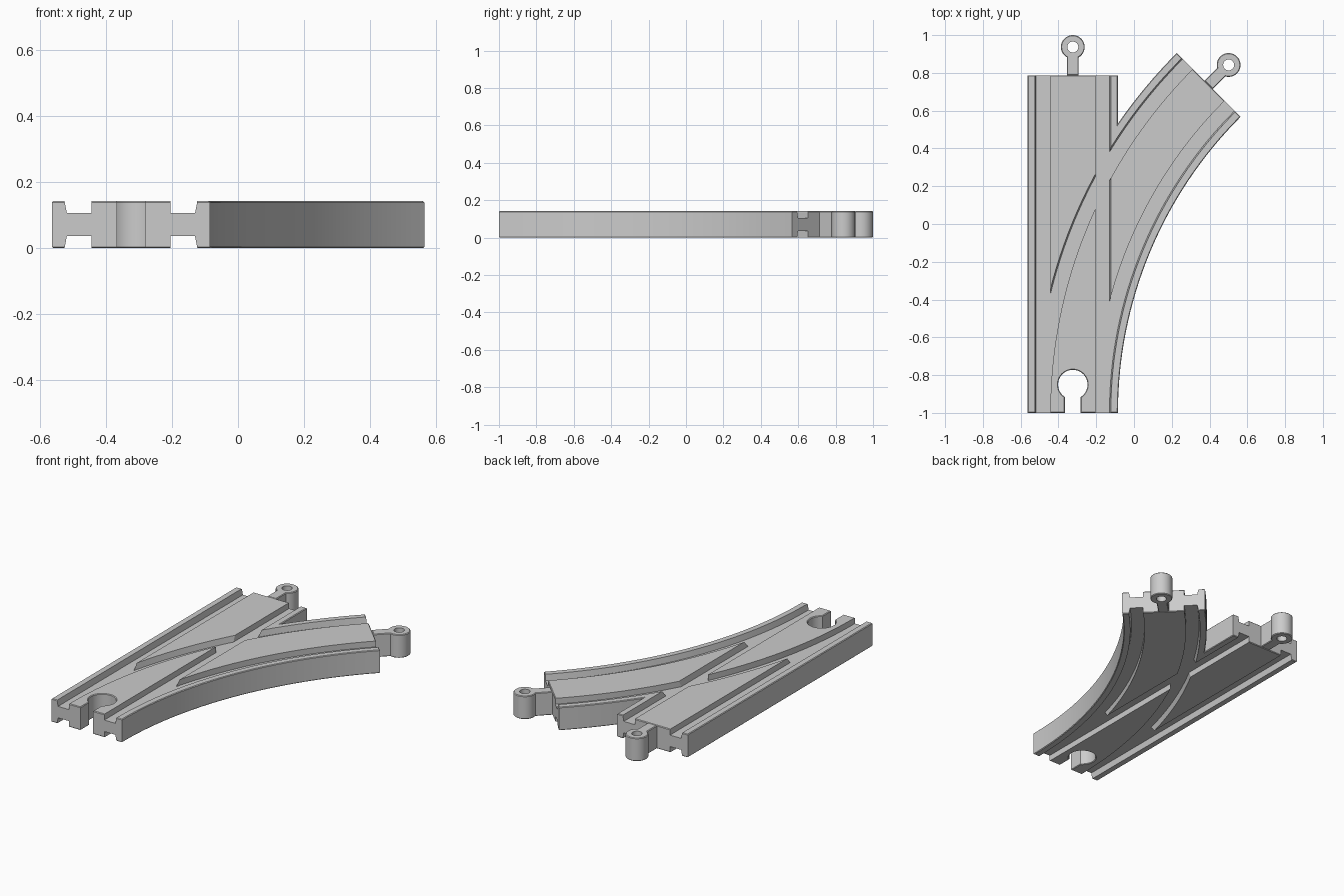
import bpy, bmesh
from math import sin, cos, acos, asin, pi
from mathutils import Vector

if "Cube" in bpy.data.objects:
    bpy.data.objects.remove(bpy.data.objects["Cube"])

H = 0.142                 # track thickness
W = 0.239                 # half width
X0, Y0, Y1 = -0.324, -1.0, 0.787
R, END = 2.455, pi / 4    # branch centre-line radius and sweep
CX = X0 + R


def arc_pt(r, a):
    return Vector((CX - r * cos(a), Y0 + r * sin(a)))


def make(name, bm):
    bmesh.ops.recalc_face_normals(bm, faces=bm.faces)
    me = bpy.data.meshes.new(name)
    bm.to_mesh(me)
    bm.free()
    ob = bpy.data.objects.new(name, me)
    bpy.context.collection.objects.link(ob)
    return ob


def slab(name, pts, z0, z1, bev=0.0):
    """Extrude a flat outline, easing its top and bottom rims."""
    bm = bmesh.new()
    face = bm.faces.new([bm.verts.new((p[0], p[1], z0)) for p in pts])
    ext = bmesh.ops.extrude_face_region(bm, geom=[face])
    bmesh.ops.translate(bm, vec=(0, 0, z1 - z0),
                        verts=[v for v in ext['geom'] if isinstance(v, bmesh.types.BMVert)])
    bmesh.ops.recalc_face_normals(bm, faces=bm.faces)
    if bev:
        rim = [e for e in bm.edges if abs(e.verts[0].co.z - e.verts[1].co.z) < 1e-6]
        bmesh.ops.bevel(bm, geom=rim, offset=bev, segments=1, affect='EDGES', profile=0.5)
    return make(name, bm)


def groove_cutter(name, frames):
    """Four wheel grooves (left/right, top/bottom) swept along (position, side) frames."""
    bm = bmesh.new()
    for side in (1, -1):
        for flip in (False, True):
            prof = [(0.119, 0.106), (0.194, 0.106), (0.201, H), (0.203, H + 0.02), (0.119, H + 0.02)]
            rings = []
            for pos, nrm in frames:
                ring = []
                for s, z in prof:
                    p = pos + nrm * s * side
                    ring.append(bm.verts.new((p.x, p.y, H - z if flip else z)))
                rings.append(ring)
            n = len(prof)
            for a, b in zip(rings, rings[1:]):
                for i in range(n):
                    bm.faces.new((a[i], a[(i + 1) % n], b[(i + 1) % n], b[i]))
            bm.faces.new(rings[0])
            bm.faces.new(rings[-1])
    return make(name, bm)


def cut(ob, cutter):
    cutter.hide_render = True
    m = ob.modifiers.new('cut', 'BOOLEAN')
    m.operation, m.solver, m.object = 'DIFFERENCE', 'EXACT', cutter
    bpy.context.view_layer.objects.active = ob
    bpy.ops.object.modifier_apply(modifier=m.name)
    bpy.data.objects.remove(cutter)


def smooth(ob):
    bpy.ops.object.select_all(action='DESELECT')
    ob.select_set(True)
    bpy.context.view_layer.objects.active = ob
    bpy.ops.object.shade_smooth_by_angle(angle=0.5)


# Track body outline: straight and branch merged, with the socket at the front
SR, SN, SY = 0.078, 0.042, -0.85
g = asin(SN / SR)
pts = [(X0 - W, Y0), (X0 - SN, Y0)]
for i in range(33):
    a = -pi / 2 - g - (2 * pi - 2 * g) * i / 32
    pts.append((X0 + SR * cos(a), SY + SR * sin(a)))
pts += [(X0 + SN, Y0)]
N = 32
pts += [arc_pt(R - W, END * i / N) for i in range(N + 1)]
meet = acos((R - W) / (R + W))
pts += [arc_pt(R + W, END + (meet - END) * i / 8) for i in range(9)]
pts += [(X0 + W, Y1), (X0 - W, Y1)]
body = slab('track_body', pts, 0, H, 0.004)

# Wheel grooves along the straight and along the branch
left = Vector((-1, 0))
cut(body, groove_cutter('straight_grooves',
                        [(Vector((X0, Y0 - 0.05)), left), (Vector((X0, Y1 + 0.05)), left)]))
frames = [(arc_pt(R, END * i / N), Vector((-cos(END * i / N), sin(END * i / N)))) for i in range(N + 1)]
frames.insert(0, (Vector((X0, Y0 - 0.05)), left))
frames.append((frames[-1][0] + Vector((sin(END), cos(END))) * 0.05, frames[-1][1]))
cut(body, groove_cutter('branch_grooves', frames))
smooth(body)


# Connector pegs: neck plus ring with a vertical hole
def peg(name, base, ang):
    d = Vector((sin(ang), cos(ang)))
    s = Vector((cos(ang), -sin(ang)))
    r, nk, dist = 0.063, 0.031, 0.15
    g = asin(nk / r)
    loc = [(-nk, 0), (nk, 0)]
    for i in range(33):
        a = -pi / 2 + g + (2 * pi - 2 * g) * i / 32
        loc.append((r * cos(a), dist + r * sin(a)))
    ob = slab(name, [base + s * u + d * v for u, v in loc], 0, H, 0.004)
    c = base + d * dist
    hole = [c + Vector((cos(k * pi / 16), sin(k * pi / 16))) * 0.029 for k in range(32)]
    cut(ob, slab('peg_hole', hole, -0.05, H + 0.05))
    smooth(ob)


peg('straight_peg', Vector((X0, Y1)), 0)
peg('branch_peg', arc_pt(R, END), END)
